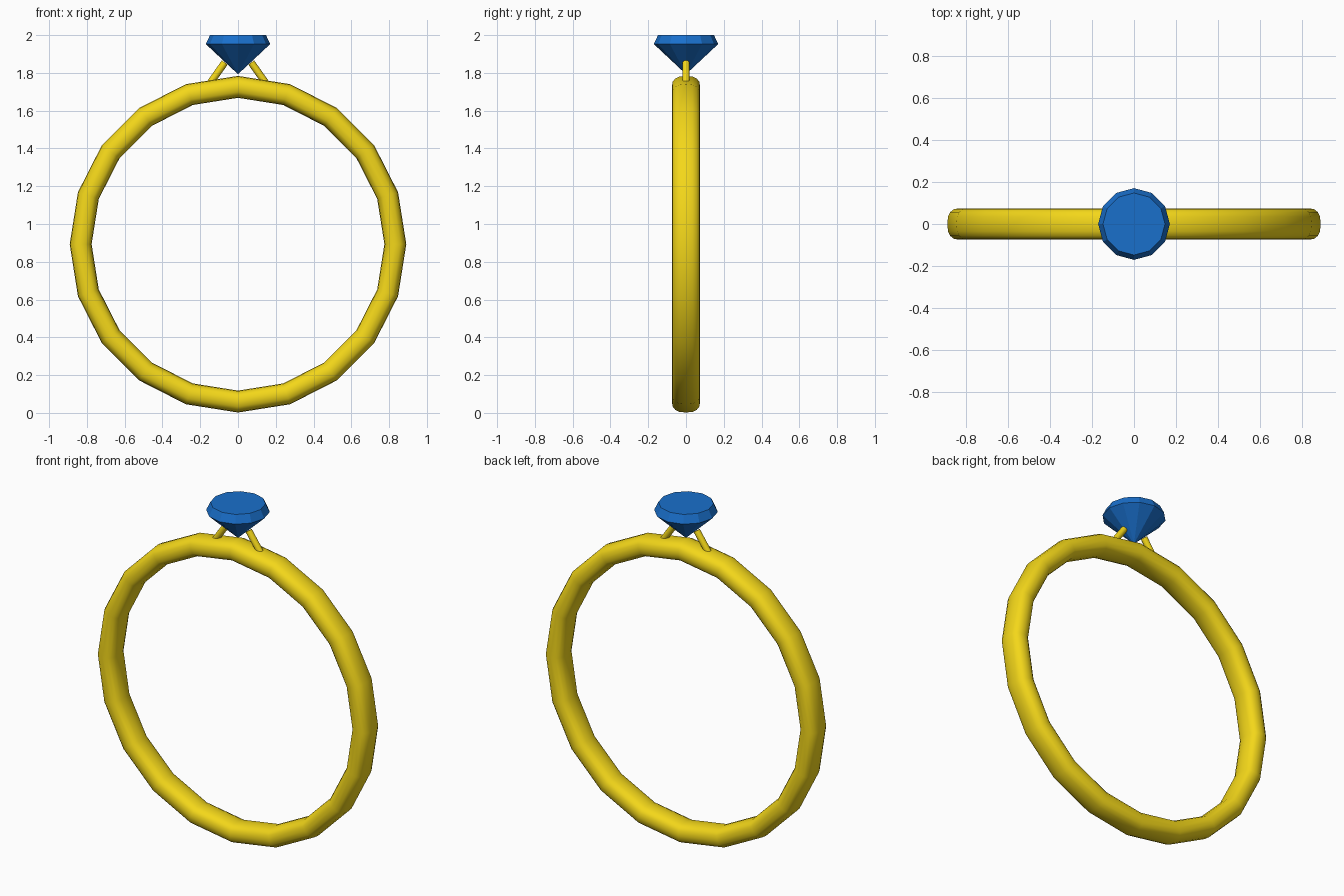
import bpy, bmesh
from math import sin, cos, pi, radians, copysign
from mathutils import Vector

if "Cube" in bpy.data.objects:
    bpy.data.objects.remove(bpy.data.objects["Cube"])


def material(name, color):
    m = bpy.data.materials.new(name)
    m.diffuse_color = color
    m.use_nodes = True
    m.node_tree.nodes["Principled BSDF"].inputs["Base Color"].default_value = m.diffuse_color
    return m


def finish(name, bm, mat, smooth_angle=None):
    bmesh.ops.recalc_face_normals(bm, faces=bm.faces)
    me = bpy.data.meshes.new(name)
    bm.to_mesh(me)
    bm.free()
    ob = bpy.data.objects.new(name, me)
    bpy.context.collection.objects.link(ob)
    me.materials.append(mat)
    if smooth_angle:
        bpy.ops.object.select_all(action='DESELECT')
        ob.select_set(True)
        bpy.context.view_layer.objects.active = ob
        bpy.ops.object.shade_smooth_by_angle(angle=radians(smooth_angle))
    return ob


def bridge(bm, a, b):
    n = len(a)
    for i in range(n):
        j = (i + 1) % n
        bm.faces.new((a[i], a[j], b[j], b[i]))


gold = material("gold", (0.9, 0.68, 0.01, 1))
blue = material("blue_gem", (0.01, 0.16, 0.6, 1))

# Band: 20-segment ring with a rounded, slightly flattened section
SEGMENTS, SIDES = 20, 16
CENTRE_Z, MID_R, HALF_R, HALF_Y = 0.893, 0.833, 0.058, 0.075


def rounded(v):
    return copysign(abs(v) ** 0.8, v)


bm = bmesh.new()
loops = []
for i in range(SEGMENTS):
    a = 2 * pi * i / SEGMENTS
    loop = []
    for k in range(SIDES):
        t = 2 * pi * k / SIDES
        r = MID_R + HALF_R * rounded(cos(t))
        loop.append(bm.verts.new((r * sin(a), HALF_Y * rounded(sin(t)), CENTRE_Z + r * cos(a))))
    loops.append(loop)
for i in range(SEGMENTS):
    bridge(bm, loops[i], loops[(i + 1) % SEGMENTS])
finish("band", bm, gold, 40)

# Gem: 12-sided table, girdle and pointed base
bm = bmesh.new()
table, girdle = [[bm.verts.new((r * sin(2 * pi * k / 12), r * cos(2 * pi * k / 12), z))
                  for k in range(12)] for r, z in ((0.148, 2.0), (0.171, 1.953))]
tip = bm.verts.new((0, 0, 1.793))
bm.faces.new(table)
bridge(bm, table, girdle)
for k in range(12):
    bm.faces.new((girdle[k], girdle[(k + 1) % 12], tip))
finish("gem", bm, blue)

# Prongs: two slanted rods holding the gem
for side, name in ((-1, "left_prong"), (1, "right_prong")):
    low, high = Vector((side * 0.15, 0, 1.742)), Vector((side * 0.07, 0, 1.855))
    axis = high - low
    bm = bmesh.new()
    bmesh.ops.create_cone(bm, cap_ends=True, segments=12, radius1=0.019, radius2=0.019,
                          depth=axis.length)
    bmesh.ops.rotate(bm, verts=bm.verts,
                     matrix=Vector((0, 0, 1)).rotation_difference(axis).to_matrix())
    bmesh.ops.translate(bm, verts=bm.verts, vec=(low + high) / 2)
    finish(name, bm, gold, 40)
